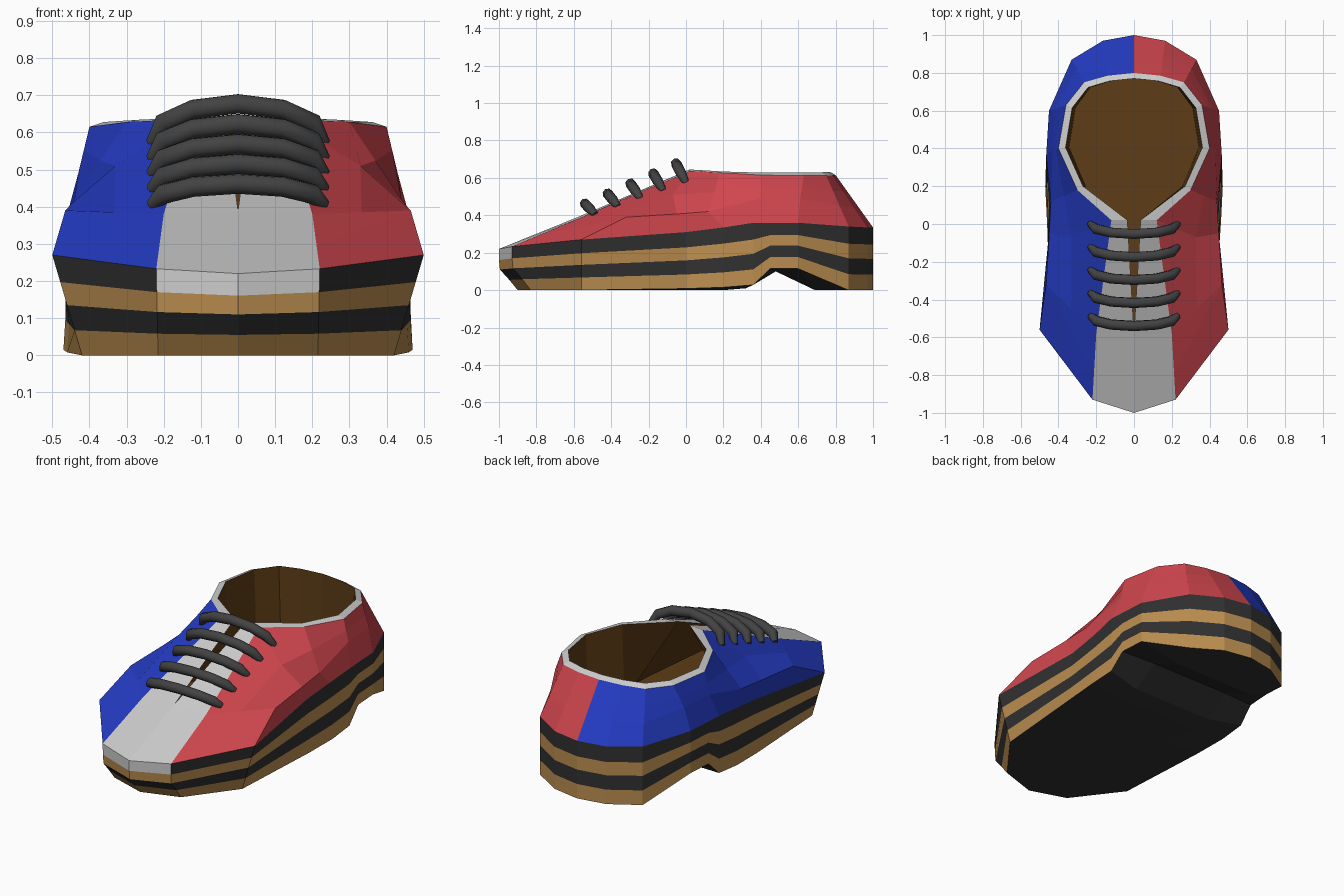
import bpy, bmesh
from mathutils import Vector as V

if "Cube" in bpy.data.objects:
    bpy.data.objects.remove(bpy.data.objects["Cube"])


def material(name, rgb):
    m = bpy.data.materials.new(name)
    m.diffuse_color = (*rgb, 1)
    m.use_nodes = True
    m.node_tree.nodes["Principled BSDF"].inputs["Base Color"].default_value = m.diffuse_color
    return m


RED = material("red", (0.62, 0.06, 0.075))
BLUE = material("blue", (0.018, 0.045, 0.56))
TAN = material("tan", (0.50, 0.27, 0.08))
BLACK = material("black", (0.03, 0.03, 0.03))
BROWN = material("brown", (0.11, 0.045, 0.008))
GREY = material("light_grey", (0.52, 0.52, 0.52))
LACE = material("lace_grey", (0.055, 0.055, 0.055))


def loft(name, rows, mat, sides=(1, -1)):
    """Flat panels between rows of stations running toe to heel, mirrored over x."""
    bm, seen = bmesh.new(), {}

    def vert(p, s):
        key = (round(p[0] * s, 4) + 0.0, round(p[1], 4), round(p[2], 4))
        if key not in seen:
            seen[key] = bm.verts.new(key)
        return seen[key]

    for s in sides:
        for a, b in zip(rows, rows[1:]):
            for k in range(len(a) - 1):
                quad = [vert(p, s) for p in (a[k], a[k + 1], b[k + 1], b[k])]
                quad = list(dict.fromkeys(quad))
                if len(quad) > 2 and not bm.faces.get(quad):
                    bm.faces.new(quad if s > 0 else quad[::-1])
    me = bpy.data.meshes.new(name)
    bm.to_mesh(me)
    bm.free()
    me.materials.append(mat)
    ob = bpy.data.objects.new(name, me)
    bpy.context.collection.objects.link(ob)
    return ob


# Half outlines, toe to heel: top of sole, collar edge, inner collar edge
outer = [V(p) for p in ((0, -1, .22), (.22, -.93, .233), (.5, -.56, .27), (.44, 0, .31),
                        (.45, .2, .335), (.465, .36, .36), (.45, .6, .36),
                        (.33, .87, .34), (.165, .97, .335), (0, 1, .335))]
collar = [V(p) for p in ((.2, -.58, .38), (.2, -.58, .38), (.12, .02, .637), (.3, .18, .628),
                         (.4, .4, .615), (.36, .63, .612), (.265, .75, .612),
                         (.14, .785, .614), (0, .8, .615))]
tip = V((0, -.58, .39))
inner = [V(p) for p in ((.035, .02, .645), (.27, .2, .634), (.362, .405, .628),
                        (.327, .615, .628), (.243, .723, .63), (.128, .757, .631),
                        (0, .77, .632))]

# Red and blue uppers: a bulged row along the side and a row below the collar
middle = [o.lerp(c, .4) for o, c in zip(outer[1:], collar)]
middle[1:6] = [V((.465, -.32, .39)), V((.449, -.05, .407)), V((.44, .12, .42)),
               V((.43, .4, .49)), V((.415, .61, .49))]
shoulder = [m.lerp(c, .5) for m, c in zip(middle, collar)]
shoulder[2] = V((.33, -.07, .51))
upper = [outer[1:], middle, shoulder, collar]
loft("upper_right", upper, RED, (1,))
loft("upper_left", upper, BLUE, (-1,))

# Toe cap, lace panels and collar rim
loft("toe_cap", [outer[:2], [tip, collar[0]]], GREY)
loft("lace_panel", [[collar[0], collar[2]], [tip, inner[0]]], GREY)
loft("collar_rim", [collar[2:], inner], GREY)

# Lining with near-vertical walls, and deep insole
edge = [tip] * 3 + inner
floor = [V((x, y, .2)) for x, y in ((0, -.72), (.18, -.68), (.36, -.5), (.33, 0))]
floor += [V((max(p.x * .95, 0), p.y, .2)) for p in inner[1:]]
loft("lining", [edge, floor], BROWN)
loft("insole", [floor, [V((0, f.y, f.z)) for f in floor]], BROWN)

# Sole: one more station at the arch; bottom z and inward taper per station
sole_top = outer[:6] + [outer[5].lerp(outer[6], .375)] + outer[6:]
bottom_z = [0, 0, 0, .008, .015, .028, .115, .115, 0, 0, 0]
taper = {0: (0, .1), 1: (.005, .1), 2: (.08, 0)}
levels = []
for f, pull in ((0, 1), (.25, .55), (.5, .05), (.73, 0), (1, 0)):
    row = []
    for k, (t, zb) in enumerate(zip(sole_top, bottom_z)):
        dx, dy = taper.get(k, (0, 0))
        wide = .02 * (1 - f) if k in (3, 4) else 0
        row.append(V((t.x - dx * (1 - f) + wide, t.y + dy * pull, zb + (t.z - zb) * f)))
    levels.append(row)
loft("sole_lower_tan", levels[0:2], TAN)
loft("sole_lower_black", levels[1:3], BLACK)
loft("sole_upper_tan", levels[2:4], TAN)
loft("sole_upper_black", [r[1:] for r in levels[3:5]], BLACK)
loft("toe_band", [r[:2] for r in levels[3:5]], GREY)

# Tread with arch notch and heel block
tread = [V((p.x * .55, p.y, p.z)) for p in levels[0]]
tread[3].z = tread[4].z = 0
tread[5].y, tread[5].z = .32, .01
tread[6].y, tread[6].z = .48, .1
tread[7].y, tread[7].z = .69, 0
loft("tread", [[V((0, p.y, p.z)) for p in tread], tread, levels[0]], BLACK)

# Five arched laces
for i in range(5):
    t = i / 4
    y0, z0, arch = -.495 + .487 * t, .415 + .175 * t, .047 + .04 * t
    half = [(.232, -.22, .6), (.2, .42, 1), (.12, .83, 1)]
    profile = [(-x, h, r) for x, h, r in half] + [(0, 1, 1)] + half[::-1]
    cu = bpy.data.curves.new("lace", "CURVE")
    cu.dimensions = "3D"
    cu.bevel_depth = .028
    cu.bevel_resolution = 2
    cu.use_fill_caps = True
    sp = cu.splines.new("POLY")
    sp.points.add(len(profile) - 1)
    for pt, (x, h, r) in zip(sp.points, profile):
        pt.co = (x, y0 - .045 * h, z0 + arch * h, 1)
        pt.radius = r
    cu.materials.append(LACE)
    ob = bpy.data.objects.new(f"lace_{i + 1}", cu)
    bpy.context.collection.objects.link(ob)
